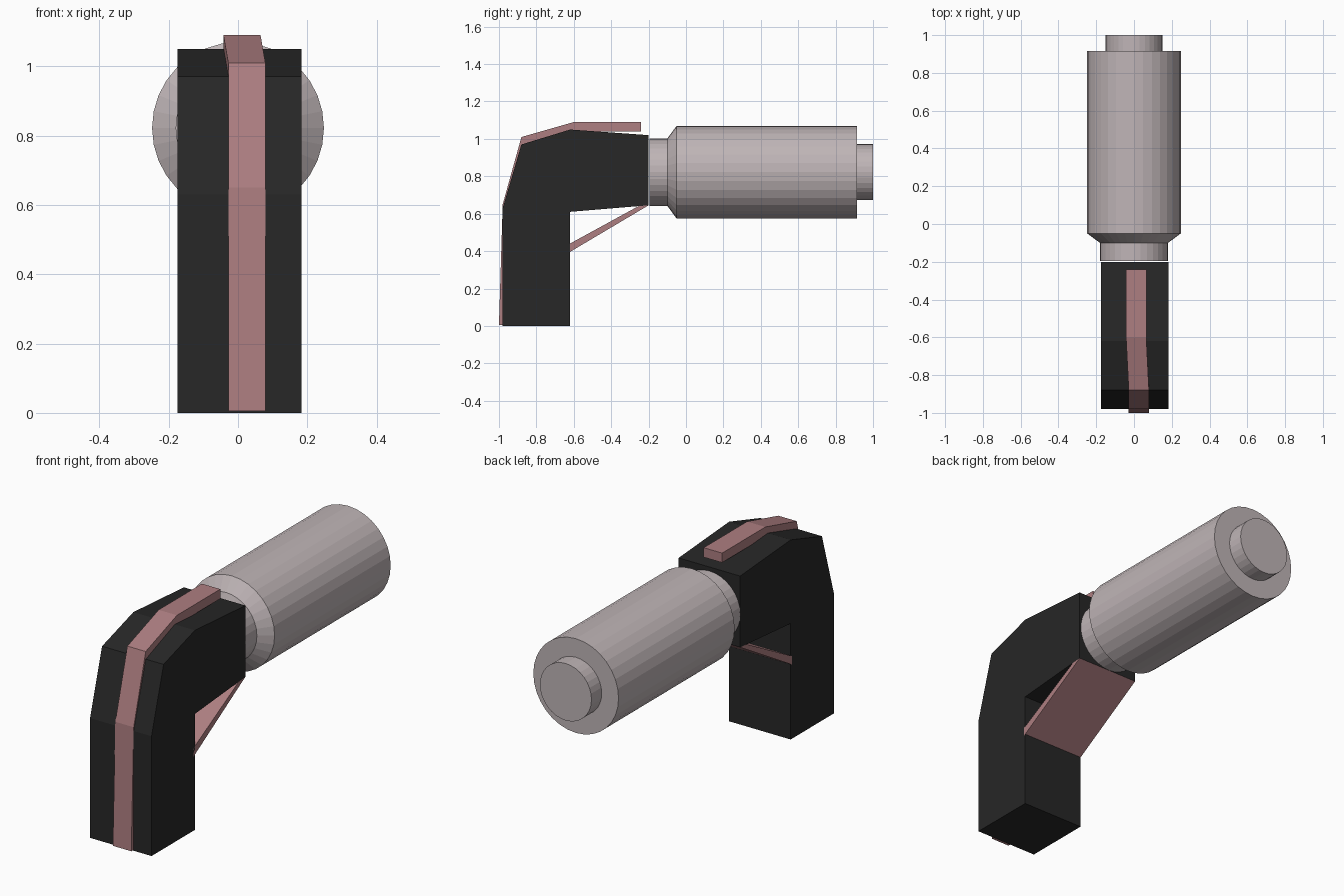
import bpy, bmesh, math

if "Cube" in bpy.data.objects:
    bpy.data.objects.remove(bpy.data.objects["Cube"])


def material(name, rgb):
    m = bpy.data.materials.new(name)
    m.diffuse_color = (*rgb, 1)
    m.use_nodes = True
    m.node_tree.nodes["Principled BSDF"].inputs["Base Color"].default_value = m.diffuse_color
    return m


DARK = material("dark", (0.02, 0.02, 0.02))
PINK = material("dusty_pink", (0.42, 0.21, 0.22))
SILVER = material("silver", (0.52, 0.46, 0.47))


def build(name, verts, faces, mat):
    mesh = bpy.data.meshes.new(name)
    mesh.from_pydata(verts, [], faces)
    bm = bmesh.new()
    bm.from_mesh(mesh)
    bmesh.ops.recalc_face_normals(bm, faces=bm.faces)
    bm.to_mesh(mesh)
    bm.free()
    mesh.materials.append(mat)
    ob = bpy.data.objects.new(name, mesh)
    bpy.context.collection.objects.link(ob)
    return ob


def extrude_x(name, profile, x0, x1, mat):
    """Extrude a (y, z) outline across x."""
    n = len(profile)
    verts = [(x, y, z) for x in (x0, x1) for y, z in profile]
    faces = [list(range(n)), list(range(n, 2 * n))]
    faces += [(i, (i + 1) % n, n + (i + 1) % n, n + i) for i in range(n)]
    return build(name, verts, faces, mat)


def lathe_y(name, profile, zc, mat, sides=32):
    """Revolve (y, radius) points around a y-parallel axis, capped at both ends."""
    verts = [(r * math.sin(2 * math.pi * k / sides), y, zc + r * math.cos(2 * math.pi * k / sides))
             for y, r in profile for k in range(sides)]
    last = (len(profile) - 1) * sides
    faces = [list(range(sides)), list(range(last, last + sides))]
    for j in range(len(profile) - 1):
        a, b = j * sides, (j + 1) * sides
        faces += [(a + k, a + (k + 1) % sides, b + (k + 1) % sides, b + k) for k in range(sides)]
    return build(name, verts, faces, mat)


# Bent grip body
extrude_x("grip_body", [(-0.98, 0), (-0.62, 0), (-0.62, 0.61), (-0.20, 0.645), (-0.20, 1.02),
                        (-0.62, 1.05), (-0.88, 0.97), (-0.98, 0.63)], -0.175, 0.183, DARK)

# Diagonal brace under the bend
extrude_x("brace_plate", [(-0.63, 0.39), (-0.20, 0.645), (-0.255, 0.64), (-0.63, 0.435)],
          -0.175, 0.183, PINK)

# Raised strip over the back of the grip: (outer y, z), (inner y, z), x range
strip = [((-1.00, 0.005), (-0.96, 0.005), -0.028, 0.079),
         ((-0.98, 0.65), (-0.94, 0.64), -0.028, 0.079),
         ((-0.88, 1.01), (-0.86, 0.96), -0.028, 0.079),
         ((-0.60, 1.09), (-0.60, 1.04), -0.042, 0.065),
         ((-0.24, 1.09), (-0.24, 1.04), -0.042, 0.065)]
verts = []
for o, i, x0, x1 in strip:
    verts += [(x0, *o), (x1, *o), (x1, *i), (x0, *i)]
faces = [(0, 1, 2, 3), (16, 17, 18, 19)]
faces += [(4 * s + k, 4 * s + (k + 1) % 4, 4 * s + 4 + (k + 1) % 4, 4 * s + 4 + k)
          for s in range(4) for k in range(4)]
build("top_strip", verts, faces, PINK)

# Barrel with neck, shoulder and end stub
lathe_y("barrel", [(-0.195, 0.18), (-0.10, 0.18), (-0.05, 0.248), (0.915, 0.248),
                   (0.915, 0.15), (1.0, 0.15)], 0.822, SILVER)
